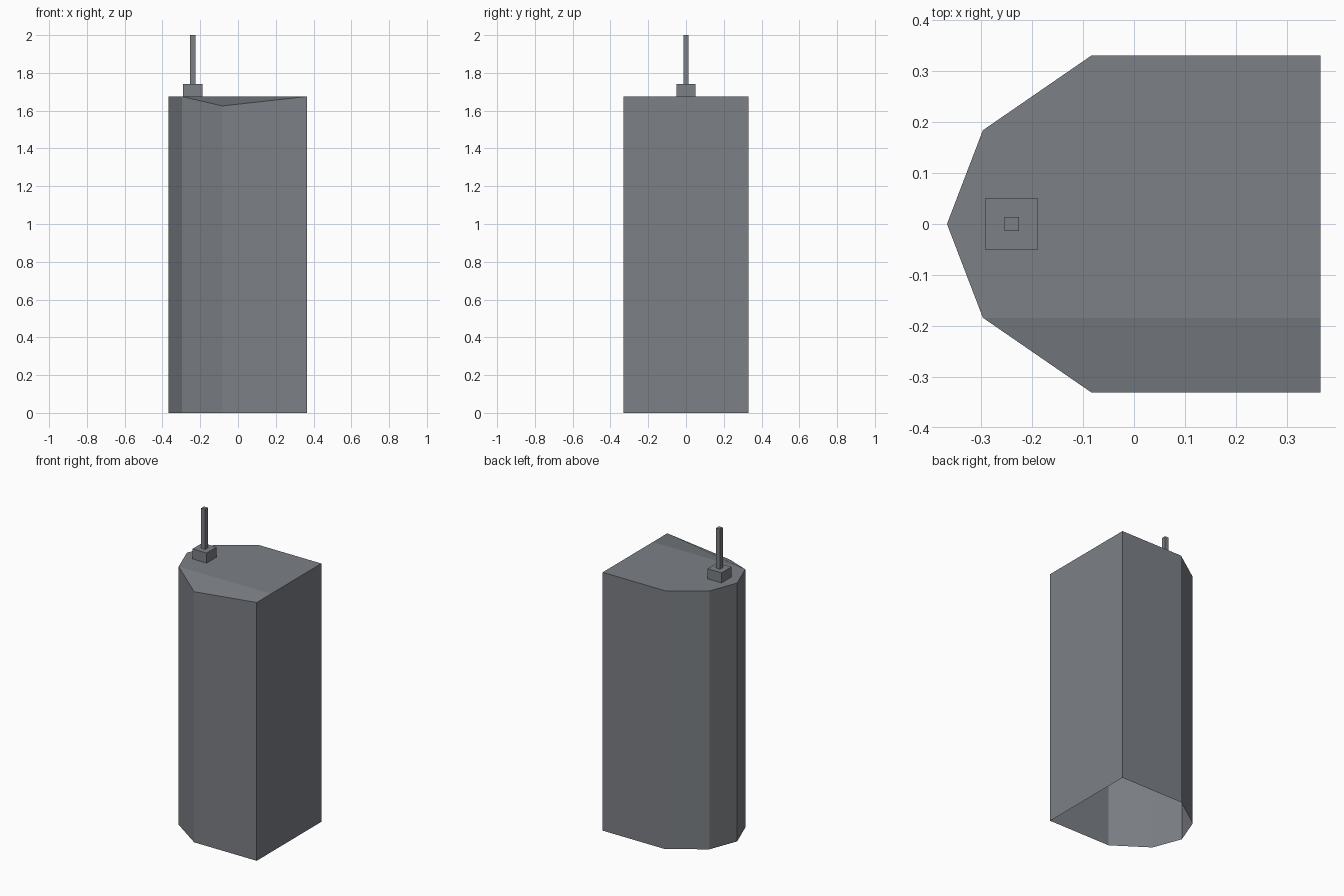
import bpy, bmesh
from mathutils import Vector

if "Cube" in bpy.data.objects:
    bpy.data.objects.remove(bpy.data.objects["Cube"])

TOP = 1.675   # roof height
DIP = 1.625   # lowered front shoulder corner

# Dark slate finish shared by all parts
slate = bpy.data.materials.new("dark_slate")
slate.diffuse_color = (0.20, 0.215, 0.235, 1)
slate.use_nodes = True
slate.node_tree.nodes["Principled BSDF"].inputs["Base Color"].default_value = slate.diffuse_color


def finish(name, bm):
    mesh = bpy.data.meshes.new(name)
    bm.to_mesh(mesh)
    bm.free()
    mesh.materials.append(slate)
    obj = bpy.data.objects.new(name, mesh)
    bpy.context.collection.objects.link(obj)
    return obj


def block(name, x, width, z0, z1):
    bm = bmesh.new()
    bmesh.ops.create_cube(bm, size=1)
    bmesh.ops.scale(bm, vec=Vector((width, width, z1 - z0)), verts=bm.verts)
    bmesh.ops.translate(bm, vec=Vector((x, 0, (z0 + z1) / 2)), verts=bm.verts)
    return finish(name, bm)


# Body: seven-sided shell, open underneath, outline mirrored about y = 0
half = [(-0.2965, -0.184), (-0.083, -0.331), (0.366, -0.331)]
outline = half + [(x, -y) for x, y in reversed(half)] + [(-0.367, 0)]
bm = bmesh.new()
low = [bm.verts.new((x, y, 0)) for x, y in outline]
high = [bm.verts.new((x, y, DIP if i == 1 else TOP)) for i, (x, y) in enumerate(outline)]
fold = bm.verts.new((0.366, -0.184, TOP))
n = len(outline)
for i in range(n):
    j = (i + 1) % n
    wall = [low[i], low[j], high[j], high[i]]
    if i == 2:                      # flat end wall carries the fold point
        wall.insert(3, fold)
    bm.faces.new(wall)

# Roof: level panel plus the sagging strip along the front
bm.faces.new([high[0], fold] + high[3:])
bm.faces.new([high[0], high[1], high[2], fold])
bm.normal_update()
finish("body_shell", bm)

# Aerial on the roof
block("aerial_base", -0.24, 0.102, TOP, 1.74)
block("aerial_rod", -0.24, 0.028, 1.74, 2.0)
